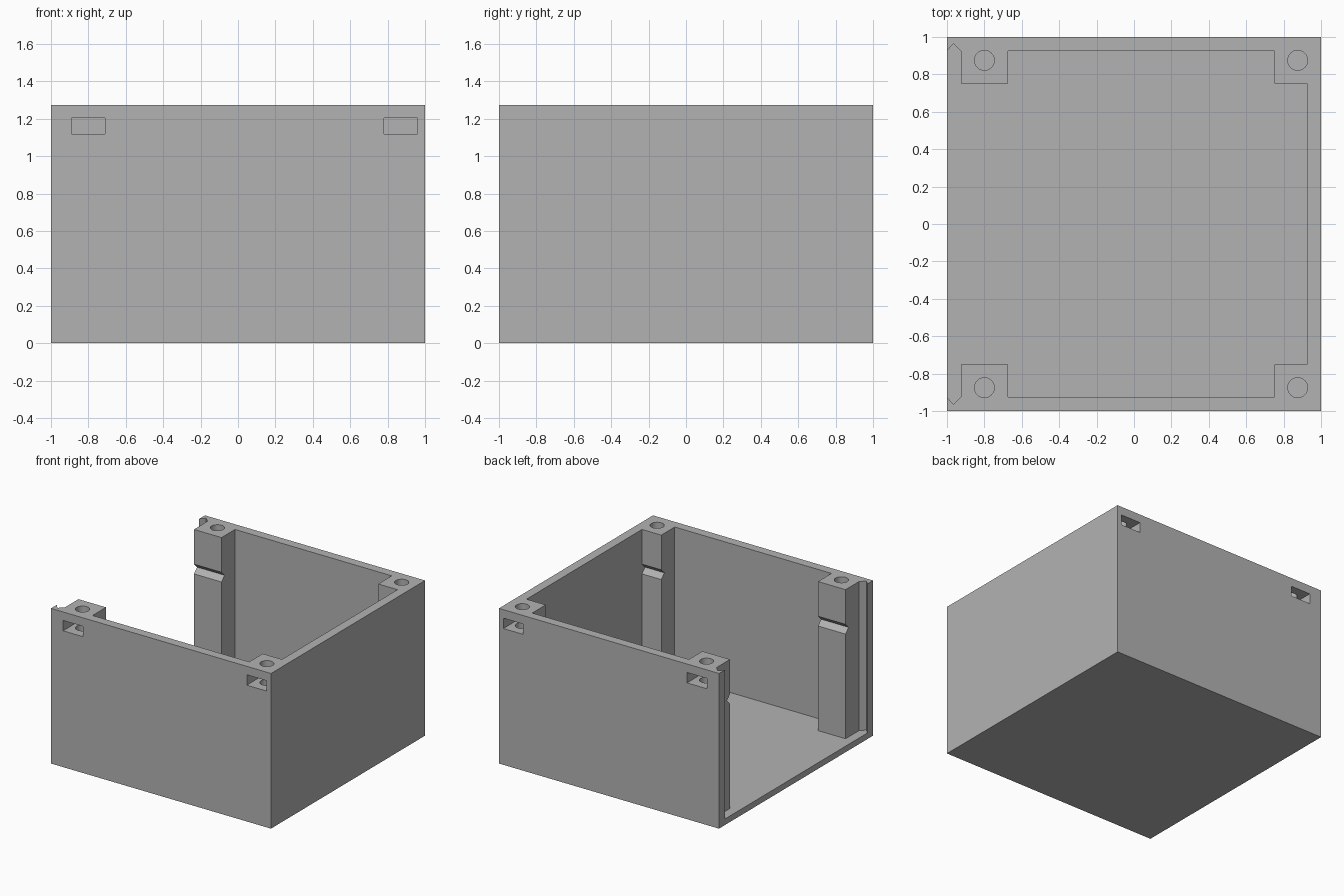
import bpy, bmesh
from mathutils import Vector

if "Cube" in bpy.data.objects:
    bpy.data.objects.remove(bpy.data.objects["Cube"], do_unlink=True)

HEIGHT, FLOOR, INNER, POST = 1.275, 0.05, 0.925, 0.75


def prism(name, points, sweep):
    """Closed solid made by sweeping a flat 3D outline along a vector."""
    bm = bmesh.new()
    face = bm.faces.new([bm.verts.new(p) for p in points])
    swept = bmesh.ops.extrude_face_region(bm, geom=[face])["geom"]
    verts = [v for v in swept if isinstance(v, bmesh.types.BMVert)]
    bmesh.ops.translate(bm, verts=verts, vec=Vector(sweep))
    bmesh.ops.recalc_face_normals(bm, faces=bm.faces[:])
    mesh = bpy.data.meshes.new(name)
    bm.to_mesh(mesh)
    bm.free()
    obj = bpy.data.objects.new(name, mesh)
    bpy.context.collection.objects.link(obj)
    return obj


def block(name, x0, x1, y0, y1, z0, z1):
    outline = [(x0, y0, z0), (x1, y0, z0), (x1, y1, z0), (x0, y1, z0)]
    return prism(name, outline, (0, 0, z1 - z0))


def carve(target, cutter):
    """Subtract the cutter for good and discard it."""
    cutter.hide_render = True
    mod = target.modifiers.new("carve", "BOOLEAN")
    mod.operation, mod.solver, mod.object = "DIFFERENCE", "EXACT", cutter
    bpy.context.view_layer.objects.active = target
    bpy.ops.object.modifier_apply(modifier=mod.name)
    bpy.data.objects.remove(cutter, do_unlink=True)


# Solid body
grey = bpy.data.materials.new("plain_grey")
grey.use_nodes = True
colour = (0.45, 0.45, 0.45, 1)
grey.diffuse_color = colour
grey.node_tree.nodes["Principled BSDF"].inputs["Base Color"].default_value = colour
box = block("enclosure_box", -1, 1, -1, 1, 0, HEIGHT)
box.data.materials.append(grey)

# Cavity with corner posts, one open side and upright V grooves for a panel
half = [(-1.1, INNER), (-1, INNER), (-0.965, 0.965), (-INNER, INNER),
        (-INNER, POST), (-0.675, POST), (-0.675, INNER),
        (POST, INNER), (POST, POST), (INNER, POST)]
outline = half + [(x, -y) for x, y in reversed(half)]
carve(box, prism("cavity_cutter", [(x, y, FLOOR) for x, y in outline], (0, 0, 2)))

for side in (-1, 1):
    # Each post: left end, right end, screw centre
    for x0, x1, centre in ((-0.95, -0.65, -0.8), (0.72, INNER, 0.87)):
        # Level V groove across the inward face
        vee = [(x0, side * 0.74, 0.9), (x0, side * POST, 0.91),
               (x0, side * 0.79, 0.95), (x0, side * POST, 0.99),
               (x0, side * 0.74, 1.0)]
        carve(box, prism("groove_cutter", vee, (x1 - x0, 0, 0)))

        # Nut slot through the outer wall
        ys = sorted((side * 0.785, side * 1.1))
        carve(box, block("slot_cutter", centre - 0.09, centre + 0.09, *ys, 1.12, 1.205))

        # Screw hole from the top
        bpy.ops.mesh.primitive_cylinder_add(
            vertices=48, radius=0.053, depth=0.6,
            location=(centre if centre < 0 else 0.875, side * 0.875, HEIGHT))
        carve(box, bpy.context.object)

# Smooth only the hole walls
bpy.ops.object.select_all(action="DESELECT")
box.select_set(True)
bpy.context.view_layer.objects.active = box
bpy.ops.object.shade_smooth_by_angle(angle=0.35)
